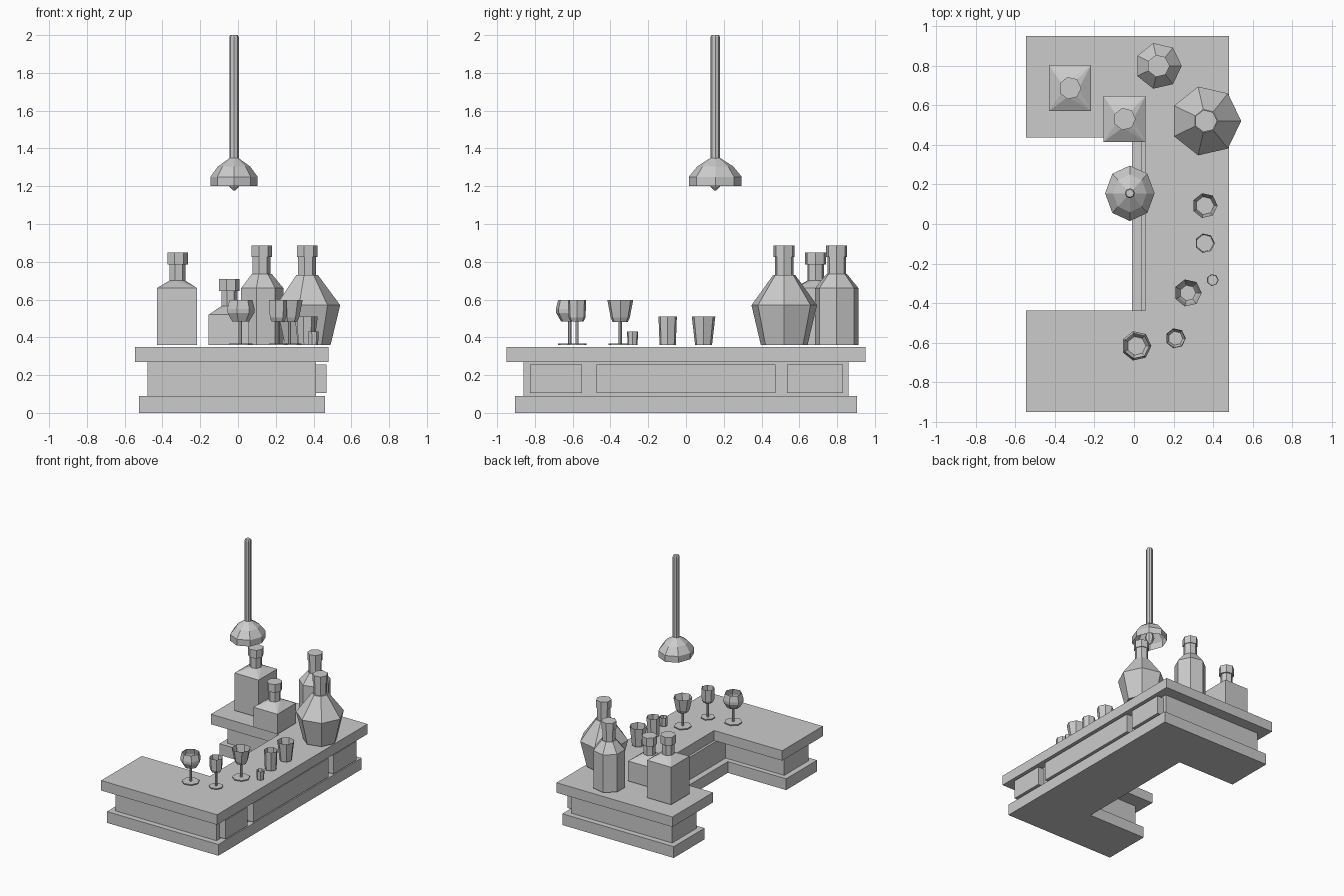
import bpy, bmesh, math
from mathutils import Vector

if "Cube" in bpy.data.objects:
    bpy.data.objects.remove(bpy.data.objects["Cube"])


def finish(name, bm):
    bmesh.ops.recalc_face_normals(bm, faces=bm.faces[:])
    me = bpy.data.meshes.new(name)
    bm.to_mesh(me)
    bm.free()
    ob = bpy.data.objects.new(name, me)
    bpy.context.collection.objects.link(ob)
    return ob


def lathe(name, cx, cy, profile, n=7, bottom=True, top=True, sx=1, sy=1):
    """Low-poly turned form from (radius, height) points."""
    bm = bmesh.new()
    rings = []
    for r, z in profile:
        rings.append([bm.verts.new((cx + sx * r * math.cos(2 * math.pi * i / n),
                                    cy + sy * r * math.sin(2 * math.pi * i / n), z))
                      for i in range(n)])
    for a, b in zip(rings, rings[1:]):
        for i in range(n):
            j = (i + 1) % n
            bm.faces.new((a[i], a[j], b[j], b[i]))
    if bottom:
        bm.faces.new(rings[0][::-1])
    if top:
        bm.faces.new(rings[-1])
    return finish(name, bm)


def u_slab(name, x0, x1, xin, y, yin, z0, z1):
    """U-shaped layer open towards -x."""
    bm = bmesh.new()
    pts = [(x0, -y), (x1, -y), (x1, y), (x0, y), (x0, yin), (xin, yin), (xin, -yin), (x0, -yin)]
    f = bm.faces.new([bm.verts.new((px, py, z0)) for px, py in pts])
    ext = bmesh.ops.extrude_face_region(bm, geom=[f], use_keep_orig=True)
    bmesh.ops.translate(bm, vec=(0, 0, z1 - z0),
                        verts=[v for v in ext["geom"] if isinstance(v, bmesh.types.BMVert)])
    return finish(name, bm)


def box(name, x0, x1, y0, y1, z0, z1):
    bm = bmesh.new()
    bmesh.ops.create_cube(bm, size=1)
    for v in bm.verts:
        v.co = Vector((x1 if v.co.x > 0 else x0, y1 if v.co.y > 0 else y0, z1 if v.co.z > 0 else z0))
    return finish(name, bm)


Z = 0.36  # height at which bottles and glasses stand

# Bar counter: plinth, body, worktop
u_slab("counter_plinth", -0.525, 0.46, -0.01, 0.905, 0.515, 0, 0.09)
u_slab("counter_body", -0.48, 0.412, 0.038, 0.86, 0.555, 0.09, 0.27)
u_slab("counter_top", -0.545, 0.48, 0.057, 0.95, 0.437, 0.27, 0.35)

# Raised panels on the customer side
for i, (a, b) in enumerate([(-0.825, -0.55), (-0.475, 0.475), (0.535, 0.83)]):
    box(f"counter_panel_{i + 1}", 0.405, 0.468, a, b, 0.105, 0.255)


# Bottle neck and wider stopper
def neck(name, x, y, z0, z1, z2, r=0.045):
    lathe(name + "_neck", x, y, [(r, z0), (r, z1)], bottom=False, top=False)
    lathe(name + "_stopper", x, y, [(0.057, z1), (0.057, z2)])


# Square bottles: hull from square body up to the neck ring
def square_bottle(name, x, y, shoulder, z0, z1, z2):
    bm = bmesh.new()
    for z in (Z, shoulder):
        for sx in (-1, 1):
            for sy in (-1, 1):
                bm.verts.new((x + sx * 0.107, y + sy * 0.116, z))
    for i in range(7):
        a = 2 * math.pi * i / 7
        bm.verts.new((x + 0.045 * math.cos(a), y + 0.045 * math.sin(a), z0))
    bmesh.ops.convex_hull(bm, input=bm.verts[:])
    finish(name + "_body", bm)
    neck(name, x, y, z0, z1, z2)


square_bottle("tall_square_bottle", -0.323, 0.686, 0.66, 0.70, 0.785, 0.85)
square_bottle("short_square_bottle", -0.048, 0.53, 0.52, 0.565, 0.645, 0.71)

# Faceted round bottles
lathe("round_bottle_body", 0.123, 0.798, [(0.118, Z), (0.118, 0.66), (0.056, 0.735)])
neck("round_bottle", 0.123, 0.798, 0.735, 0.825, 0.885, 0.05)
lathe("decanter_body", 0.363, 0.52, [(0.127, Z), (0.178, 0.57), (0.06, 0.73)])
neck("decanter", 0.363, 0.52, 0.73, 0.825, 0.885, 0.05)

# Open tumblers and a shot glass
for name, x, y, r0, r1, h in [("large_tumbler", 0.358, 0.093, 0.046, 0.064, 0.51),
                              ("small_tumbler", 0.358, -0.097, 0.044, 0.05, 0.51),
                              ("shot_glass", 0.397, -0.283, 0.027, 0.03, 0.43)]:
    lathe(name, x, y, [(r0, Z), (r1, h)], top=False)

# Stemmed glasses: foot, stem, open bowl
goblets = [("wine_glass", 0.272, -0.348, 0.065, [(0.04, 0.48), (0.052, 0.505), (0.07, 0.597)]),
           ("balloon_glass", 0.012, -0.615, 0.065, [(0.048, 0.485), (0.075, 0.53), (0.076, 0.55), (0.064, 0.597)]),
           ("cordial_glass", 0.21, -0.577, 0.052, [(0.036, 0.485), (0.046, 0.505), (0.05, 0.597)])]
for name, x, y, foot, bowl in goblets:
    lathe(name + "_foot", x, y, [(foot, Z), (foot, Z + 0.008)])
    lathe(name + "_stem", x, y, [(0.009, Z + 0.005), (0.009, bowl[0][1])])
    lathe(name + "_bowl", x, y, bowl, top=False)

# Pendant lamp: rod, open shade, bulb
LX, LY = -0.021, 0.155
lathe("lamp_rod", LX, LY, [(0.025, 1.34), (0.025, 1.99), (0.02, 2.0)], n=8)
shade = lathe("lamp_shade", LX, LY, [(0.125, 1.20), (0.125, 1.25), (0.085, 1.305), (0.022, 1.35)],
              n=8, bottom=False, sy=1.12)
lathe("lamp_bulb", LX, LY, [(0.006, 1.178), (0.025, 1.197), (0.036, 1.225), (0.03, 1.25), (0.018, 1.275), (0.018, 1.34)], n=8)
